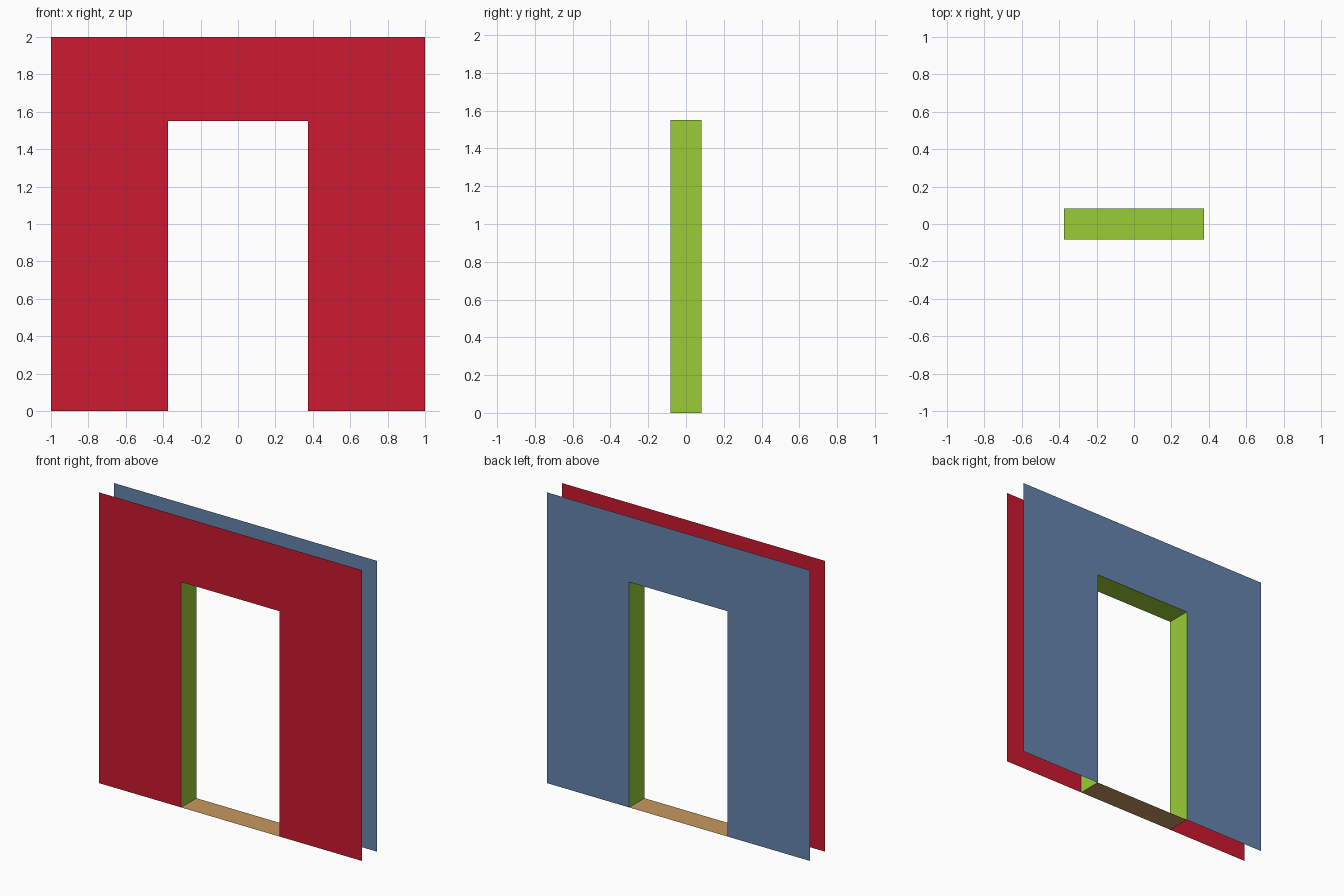
import bpy

if "Cube" in bpy.data.objects:
    bpy.data.objects.remove(bpy.data.objects["Cube"])

W, H = 1.0, 2.0          # wall half width, height
OW, OH = 0.375, 1.55     # opening half width, height
D = 0.083                # half depth between the two wall skins


def linear(c):
    c /= 255
    return c / 12.92 if c <= 0.04045 else ((c + 0.055) / 1.055) ** 2.4


def material(name, rgb):
    mat = bpy.data.materials.new(name)
    mat.diffuse_color = (*[linear(c) for c in rgb], 1.0)
    mat.use_nodes = True
    mat.node_tree.nodes["Principled BSDF"].inputs["Base Color"].default_value = mat.diffuse_color
    return mat


def sheet(name, verts, faces, mat):
    mesh = bpy.data.meshes.new(name)
    mesh.from_pydata(verts, [], faces)
    mesh.materials.append(mat)
    obj = bpy.data.objects.new(name, mesh)
    bpy.context.collection.objects.link(obj)
    return obj


# Front and back wall skins, each with a doorway cut from the bottom edge
outline = [(-W, 0), (-OW, 0), (-OW, OH), (OW, OH), (OW, 0), (W, 0), (W, H), (-W, H)]
for name, side, rgb in (("front_wall", -1, (204, 25, 49)), ("back_wall", 1, (100, 132, 173))):
    # mirroring x on the back turns its normal outward
    sheet(name, [(-side * x, side * D, z) for x, z in outline],
          [range(len(outline))], material(name, rgb))

# Door reveal: two jambs and the underside of the lintel, facing into the opening
path = [(-OW, 0), (-OW, OH), (OW, OH), (OW, 0)]
verts = [(x, y, z) for x, z in path for y in (-D, D)]
sheet("door_reveal", verts, [(2 * i, 2 * i + 1, 2 * i + 3, 2 * i + 2) for i in range(3)],
      material("door_reveal", (152, 205, 54)))

# Threshold strip on the floor of the opening
sheet("threshold", [(-OW, -D, 0), (OW, -D, 0), (OW, D, 0), (-OW, D, 0)],
      [(0, 1, 2, 3)], material("threshold", (198, 152, 95)))
